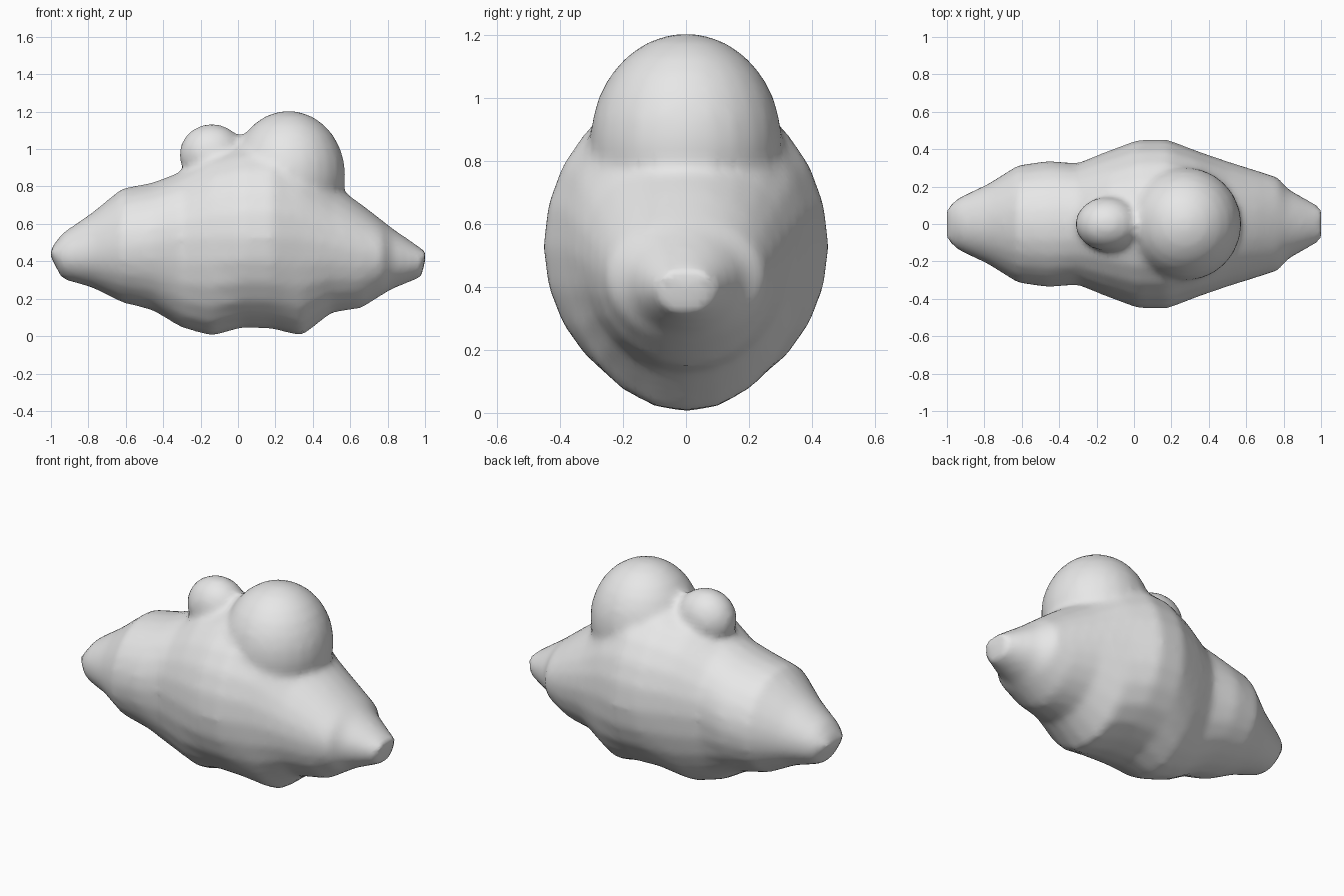
import bpy, bmesh, math
from mathutils import Matrix

if "Cube" in bpy.data.objects:
    bpy.data.objects.remove(bpy.data.objects["Cube"])

white = bpy.data.materials.new("cloud white")
white.diffuse_color = (0.8, 0.8, 0.8, 1)
white.use_nodes = True
white.node_tree.nodes["Principled BSDF"].inputs["Base Color"].default_value = white.diffuse_color

# Stations along the cloud: x, bottom z, top z, half width, z of widest point
STATIONS = [
    (-1.00, .42, .47, .085, .45), (-.94, .305, .55, .14, .43),
    (-.78, .26, .66, .215, .45), (-.62, .18, .79, .315, .48),
    (-.46, .14, .82, .338, .50), (-.30, .045, .88, .325, .52),
    (-.14, .0, .98, .39, .53), (.02, .045, 1.03, .45, .53),
    (.18, .04, 1.04, .452, .53), (.34, .0, .98, .39, .52),
    (.50, .125, .82, .335, .49), (.66, .15, .705, .285, .45),
    (.77, .22, .62, .25, .43), (.82, .25, .58, .19, .42),
    (.98, .315, .47, .10, .40), (1.00, .40, .455, .09, .43),
]
SIDES = 24

bm = bmesh.new()

# Main body: lofted egg-shaped rings
rings = []
for x, bottom, top, width, mid in STATIONS:
    ring = []
    for i in range(SIDES):
        a = 2 * math.pi * i / SIDES
        s = math.sin(a)
        z = mid + s * ((top - mid) if s > 0 else (mid - bottom))
        ring.append(bm.verts.new((x, width * math.cos(a), z)))
    rings.append(ring)
for r0, r1 in zip(rings, rings[1:]):
    for i in range(SIDES):
        j = (i + 1) % SIDES
        bm.faces.new((r0[i], r0[j], r1[j], r1[i]))
bm.faces.new(rings[0])
bm.faces.new(rings[-1])


# Upper puffs
def puff(centre, radii):
    m = Matrix.Translation(centre) @ Matrix.Diagonal((*radii, 1))
    bmesh.ops.create_uvsphere(bm, u_segments=24, v_segments=14, radius=1, matrix=m)


puff((.27, 0, .86), (.305, .305, .345))
puff((-.14, 0, .97), (.175, .145, .165))

bmesh.ops.recalc_face_normals(bm, faces=bm.faces)
mesh = bpy.data.meshes.new("cloud")
bm.to_mesh(mesh)
bm.free()
mesh.materials.append(white)
cloud = bpy.data.objects.new("cloud", mesh)
bpy.context.collection.objects.link(cloud)

# Fuse the puffs into one soft skin
remesh = cloud.modifiers.new("fuse", 'REMESH')
remesh.mode = 'VOXEL'
remesh.voxel_size = 0.025
remesh.use_smooth_shade = True
soften = cloud.modifiers.new("soften", 'SMOOTH')
soften.factor = 0.5
soften.iterations = 4
